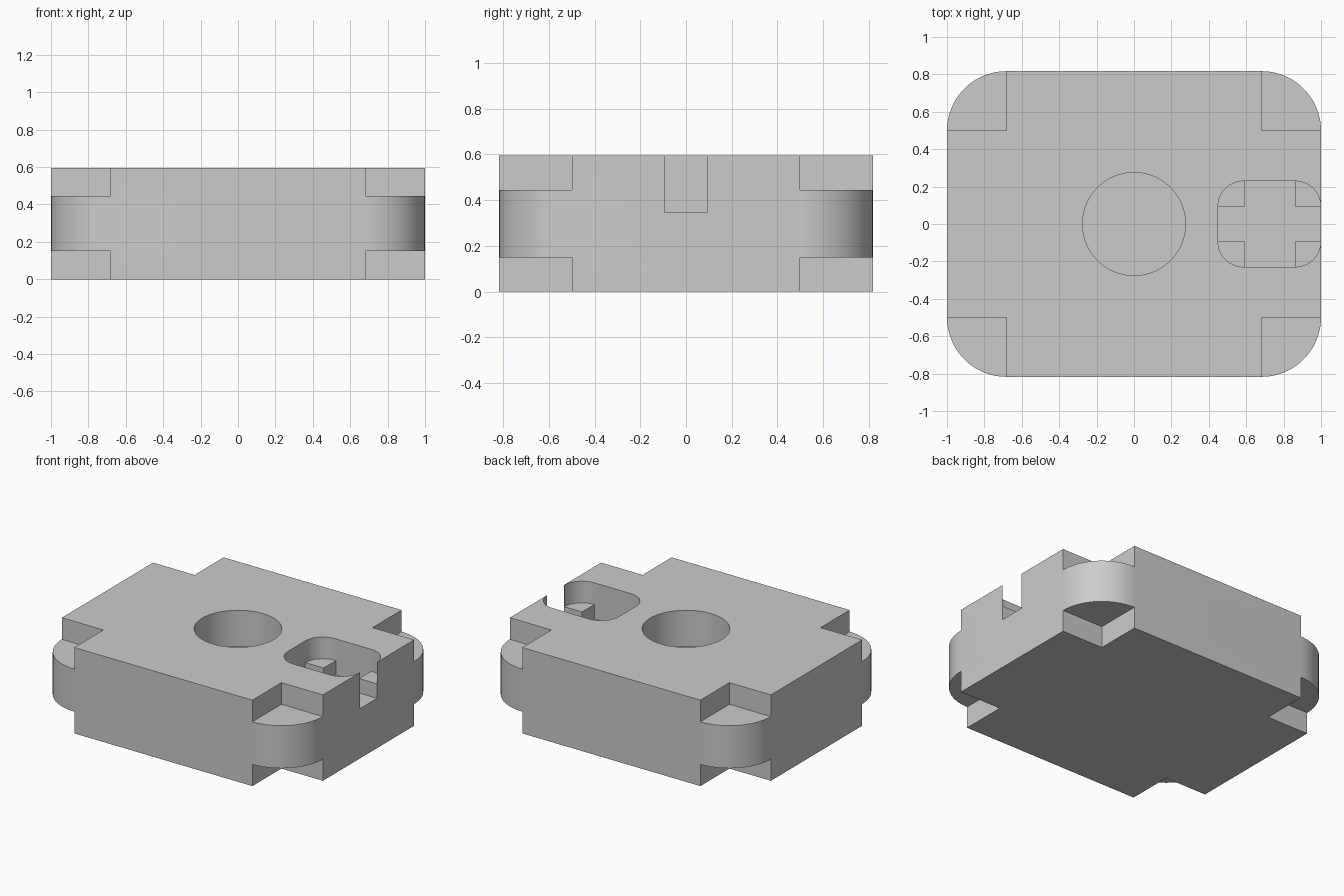
import bpy
import bmesh
import math

if "Cube" in bpy.data.objects:
    bpy.data.objects.remove(bpy.data.objects["Cube"], do_unlink=True)

HALF_X, HALF_Y, HEIGHT = 1.0, 0.817, 0.595
RADIUS = 0.318
STEP_LOW, STEP_HIGH = 0.15, 0.445
POCKET_FLOOR = 0.345

grey = bpy.data.materials.new("plain grey")
grey.use_nodes = True
colour = (0.6, 0.6, 0.6, 1)
grey.diffuse_color = colour
grey.node_tree.nodes["Principled BSDF"].inputs["Base Color"].default_value = colour


def prism(name, outline, z0, z1):
    """Extrude a flat outline from z0 up to z1."""
    bm = bmesh.new()
    face = bm.faces.new([bm.verts.new((x, y, z0)) for x, y in outline])
    grown = bmesh.ops.extrude_face_region(bm, geom=[face])["geom"]
    top = [v for v in grown if isinstance(v, bmesh.types.BMVert)]
    bmesh.ops.translate(bm, verts=top, vec=(0, 0, z1 - z0))
    bmesh.ops.recalc_face_normals(bm, faces=bm.faces)
    mesh = bpy.data.meshes.new(name)
    bm.to_mesh(mesh)
    bm.free()
    mesh.materials.append(grey)
    obj = bpy.data.objects.new(name, mesh)
    bpy.context.collection.objects.link(obj)
    return obj


def rectangle(x0, x1, y0, y1):
    return [(x0, y0), (x1, y0), (x1, y1), (x0, y1)]


def rounded_rectangle(x0, x1, y0, y1, r, steps=20):
    centres = [(x1 - r, y1 - r), (x0 + r, y1 - r), (x0 + r, y0 + r), (x1 - r, y0 + r)]
    points = []
    for quarter, (cx, cy) in enumerate(centres):
        for i in range(steps + 1):
            a = (quarter + i / steps) * math.pi / 2
            points.append((cx + r * math.cos(a), cy + r * math.sin(a)))
    return points


def circle(r, sides=80):
    angles = [2 * math.pi * i / sides for i in range(sides)]
    return [(r * math.cos(a), r * math.sin(a)) for a in angles]


def cut(target, outline, z0, z1):
    """Subtract an extruded outline from the target and discard the cutter."""
    cutter = prism("cutter", outline, z0, z1)
    cutter.hide_render = True
    mod = target.modifiers.new("cut", "BOOLEAN")
    mod.operation = "DIFFERENCE"
    mod.solver = "EXACT"
    mod.object = cutter
    bpy.context.view_layer.objects.active = target
    bpy.ops.object.modifier_apply(modifier=mod.name)
    bpy.data.objects.remove(cutter, do_unlink=True)


# Rounded block
block = prism("block", rounded_rectangle(-HALF_X, HALF_X, -HALF_Y, HALF_Y, RADIUS), 0, HEIGHT)

# Square notches above and below each rounded corner
for sx in (-1, 1):
    for sy in (-1, 1):
        xs = sorted((sx * (HALF_X - RADIUS), sx * 1.2))
        ys = sorted((sy * (HALF_Y - RADIUS), sy * 1.2))
        for z0, z1 in ((-0.1, STEP_LOW), (STEP_HIGH, 0.8)):
            cut(block, rectangle(*xs, *ys), z0, z1)

# Round blind hole in the middle
cut(block, circle(0.275), POCKET_FLOOR, 0.8)

# Side pocket: rounded upper part, cross-shaped lower part, open slot at the side
cut(block, rounded_rectangle(0.449, 0.998, -0.229, 0.229, 0.136), STEP_HIGH, 0.8)
cut(block, rectangle(0.59, 0.862, -0.229, 0.229), POCKET_FLOOR, 0.8)
cut(block, rectangle(0.449, 1.1, -0.094, 0.094), POCKET_FLOOR, 0.8)

# Smooth the round walls, keep the edges sharp
bpy.ops.object.select_all(action="DESELECT")
block.select_set(True)
bpy.context.view_layer.objects.active = block
bpy.ops.object.shade_smooth_by_angle(angle=math.radians(30))
